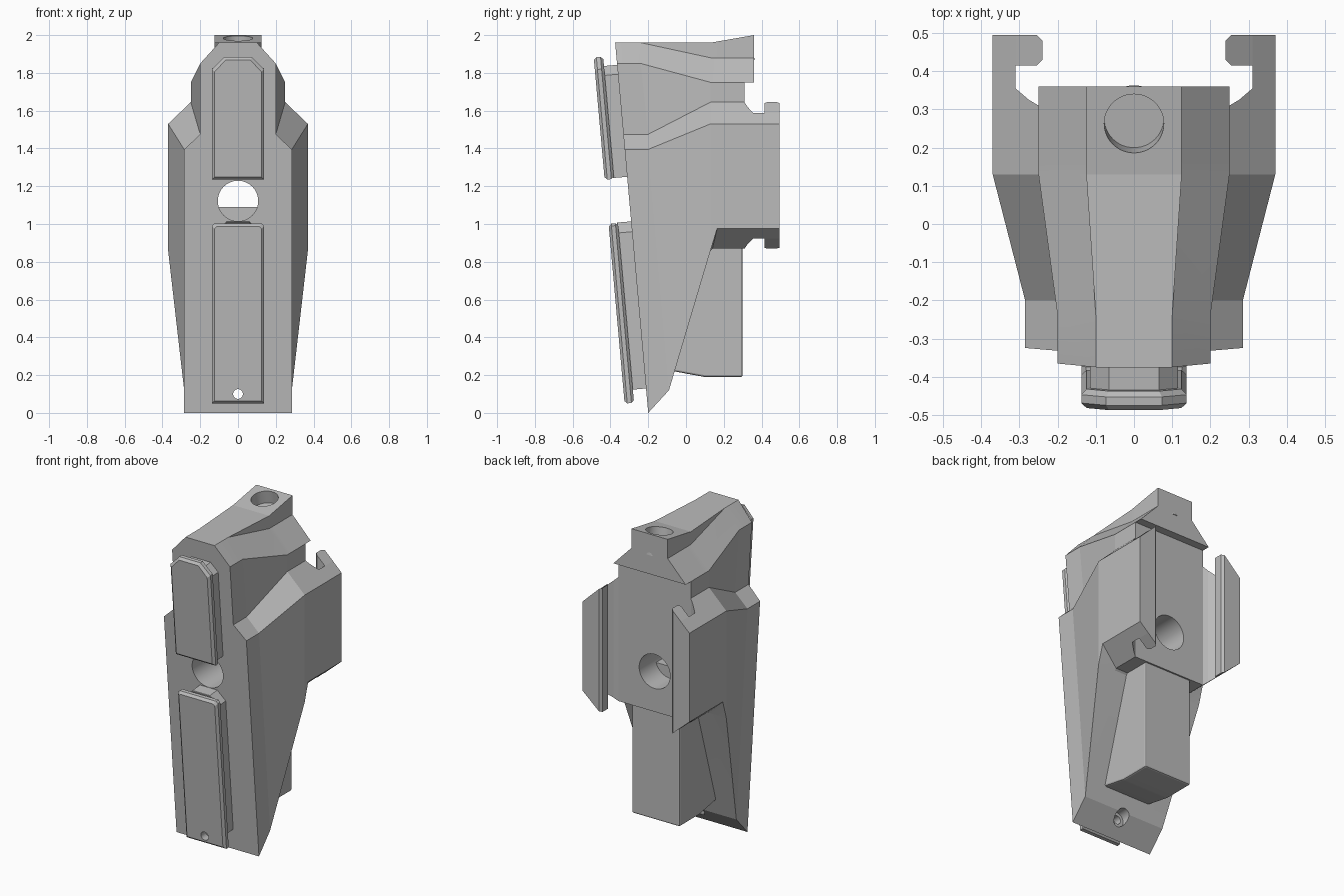
import bpy, bmesh, math
from mathutils import Vector, Matrix

cube = bpy.data.objects.get("Cube")
if cube:
    bpy.data.objects.remove(cube, do_unlink=True)

grey = bpy.data.materials.new("plain grey")
grey.use_nodes = True
tone = (0.5, 0.5, 0.5, 1)
grey.diffuse_color = tone
grey.node_tree.nodes["Principled BSDF"].inputs["Base Color"].default_value = tone

# Frame of the leaning front face: x across, s up the face, n outward
LEAN = math.atan(0.0893)
UP = Vector((0, -math.sin(LEAN), math.cos(LEAN)))
OUT = Vector((0, -math.cos(LEAN), -math.sin(LEAN)))
BASE = Vector((0, -0.2, 0))


def on_face(x, s, n):
    return BASE + Vector((x, 0, 0)) + UP * s + OUT * n


def front_y(z):
    return -0.2 - 0.0893 * z


def loft(name, rings, bevel=0):
    """Closed solid through rings with equal point counts."""
    bm = bmesh.new()
    rows = [[bm.verts.new(p) for p in ring] for ring in rings]
    count = len(rows[0])
    for a, b in zip(rows, rows[1:]):
        for i in range(count):
            j = (i + 1) % count
            bm.faces.new((a[i], a[j], b[j], b[i]))
    bm.faces.new(rows[0])
    bm.faces.new(rows[-1])
    bmesh.ops.remove_doubles(bm, verts=bm.verts[:], dist=0.0005)
    bmesh.ops.recalc_face_normals(bm, faces=bm.faces[:])
    if bevel:
        bmesh.ops.bevel(bm, geom=bm.edges[:], offset=bevel, segments=2,
                        profile=0.5, affect='EDGES')
    mesh = bpy.data.meshes.new(name)
    bm.to_mesh(mesh)
    bm.free()
    obj = bpy.data.objects.new(name, mesh)
    mesh.materials.append(grey)
    bpy.context.collection.objects.link(obj)
    return obj


def mirrored(half):
    return half + [(-x, y, z) for x, y, z in reversed(half)]


def bore(targets, start, end, radius):
    """Cut a round hole from start to end."""
    start, end = Vector(start), Vector(end)
    axis = end - start
    bm = bmesh.new()
    place = Matrix.Translation((start + end) / 2) @ axis.to_track_quat('Z', 'Y').to_matrix().to_4x4()
    bmesh.ops.create_cone(bm, cap_ends=True, segments=48, radius1=radius,
                          radius2=radius, depth=axis.length, matrix=place)
    mesh = bpy.data.meshes.new("bore_cutter")
    bm.to_mesh(mesh)
    bm.free()
    mesh.materials.append(grey)
    cutter = bpy.data.objects.new("bore_cutter", mesh)
    cutter.hide_render = True
    bpy.context.collection.objects.link(cutter)
    for obj in targets:
        mod = obj.modifiers.new("bore", 'BOOLEAN')
        mod.operation = 'DIFFERENCE'
        mod.solver = 'EXACT'
        mod.object = cutter
        bpy.context.view_layer.objects.active = obj
        bpy.ops.object.modifier_apply(modifier=mod.name)
    bpy.data.objects.remove(cutter, do_unlink=True)


# Main body: half sections from bottom to top, front to back
front = [(x, front_y(z), z) for x, z in
         [(.2, 0), (.285, 0), (.285, 1.395), (.2, 1.475), (.2, 1.85), (.1, 1.96), (.1, 1.96)]]
nose = [(.2, -.09, .12), (.285, -.09, .12), (.285, -.2, 1.395), (.2, -.2, 1.475),
        (.2, -.24, 1.85), (.1, -.24, 1.96), (.1, -.24, 1.96)]
waist = [(.25, .13, .86), (.37, .13, .86)]
ledge = [(.25, .14, .87), (.37, .165, .975)]
rear = [(.25, .31, .87), (.37, .31, .975)]


def upper(y):
    rise = max(0, y - .13) * .04 / .23
    return [(.37, y, 1.53), (.25, y, 1.645), (.25, y, 1.75), (.125, y, 1.88), (.125, y, 1.96 + rise)]


stations = [front, nose, waist + upper(.13), ledge + upper(.165), rear + upper(.31)]
body = loft("main_body", [mirrored(s) for s in stations])

# Overhanging lip at the top of the back
lip = loft("top_rear_lip", [mirrored(upper(y)[2:]) for y in (.31, .36)])

# Grip block under the back
outline = [(.30, .19), (.10, .19), (-.09, .225), (.08, .9), (.30, .9)]
loft("lower_block", [[(x, y, z) for y, z in outline] for x in (-.165, .165)], bevel=.01)


# Hooked side rails at the back, ends sloped down toward the outside
def rail_top(x):
    return 1.645 - max(0, x - .25) * .958


def rail_bottom(x):
    return .87 + max(0, x - .25) * .875


rail_parts = {
    "rail_web": [(.31, .31), (.37, .31), (.37, .495), (.31, .495)],
    "rail_fillet": [(.25, .31), (.31, .31), (.31, .355), (.275, .325)],
    "rail_hook": [(.31, .415), (.31, .495), (.255, .495), (.24, .48), (.24, .43), (.255, .415)],
}
for side, prefix in ((1, "left_"), (-1, "right_")):
    for part, plan in rail_parts.items():
        loft(prefix + part, [[(side * x, y, end(x)) for x, y in plan]
                             for end in (rail_bottom, rail_top)])


# Front pads: bevelled plate on a narrower stem
def pad_outline(width, low, high, corner):
    return [(-width, low), (width, low), (width, high - corner), (width - corner, high),
            (corner - width, high), (-width, high - corner)]


def slab(name, outline, inner, outer, edge):
    """Slab on the leaning face, with chamfered front and back rims."""
    mid = (min(s for x, s in outline) + max(s for x, s in outline)) / 2
    half = max(s for x, s in outline) - mid
    wide = max(x for x, s in outline)

    def ring(n, inset):
        return [on_face(x * (1 - inset / wide), mid + (s - mid) * (1 - inset / half), n)
                for x, s in outline]
    return loft(name, [ring(inner, edge), ring(inner + edge, 0),
                       ring(outer - edge, 0), ring(outer, edge)])


lower_plate = slab("lower_front_plate", pad_outline(.138, .06, 1.015, .012), .07, .12, .014)
lower_stem = slab("lower_front_stem", pad_outline(.115, .13, 1.018, .055), -.01, .075, .002)
slab("upper_front_plate", pad_outline(.138, 1.25, 1.9, .065), .07, .12, .014)
slab("upper_front_stem", pad_outline(.115, 1.255, 1.85, .05), -.01, .075, .002)

# Holes: cross bore, small pin hole with wider rear mouth, socket on top
bore([body], (0, -.6, 1.122), (0, .6, 1.122), .107)
bore([body, lower_plate, lower_stem], (0, -.6, .1), (0, .1, .1), .026)
bore([body], (0, -.15, .1), (0, .1, .1), .045)
tilt = Vector((0, -.171, .985))
mouth = Vector((0, .263, 1.983))
bore([body, lip], mouth - tilt * .12, mouth + tilt * .1, .078)

# Step inside the cross bore, and a ring seat inside the top socket
loft("bore_step", [[(x, y, z) for x, z in ((-.11, .98), (.11, .98), (.11, 1.09), (-.11, 1.09))]
                   for y in (-.05, .15)])
seat = mouth - tilt * .08
side_axis = tilt.cross(Vector((1, 0, 0)))
loft("socket_floor", [[seat - tilt * d + (Vector((1, 0, 0)) * math.cos(a) + side_axis * math.sin(a)) * .079
                       for a in (i * math.tau / 48 for i in range(48))] for d in (0, .05)])

# Smooth the round walls, keep every crease sharp
bpy.ops.object.select_all(action='DESELECT')
for obj in bpy.context.collection.objects:
    if obj.type == 'MESH' and grey.name in obj.data.materials:
        obj.select_set(True)
        bpy.context.view_layer.objects.active = obj
bpy.ops.object.shade_smooth_by_angle(angle=math.radians(8))
